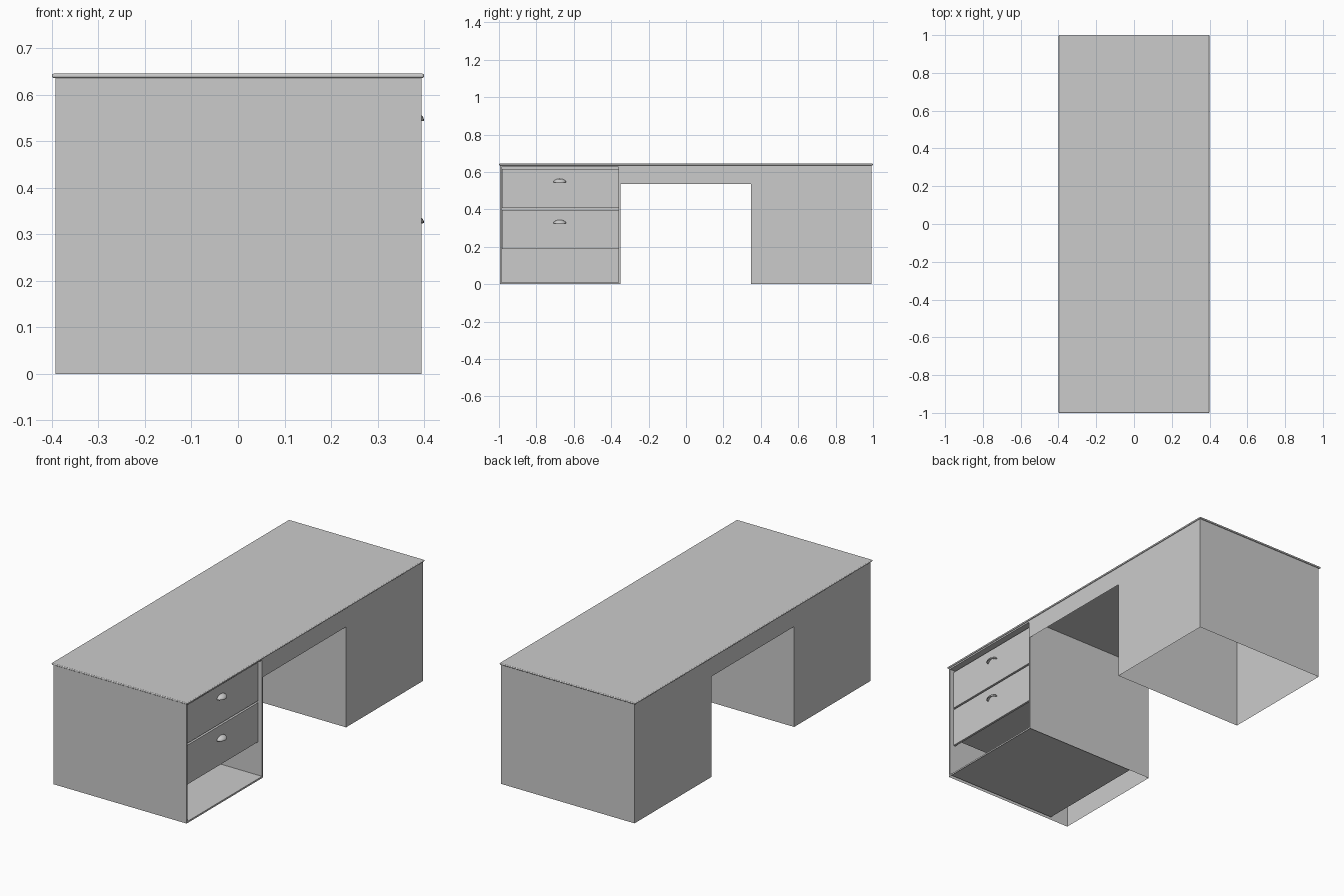
import bpy, bmesh
from mathutils import Matrix, Vector

if "Cube" in bpy.data.objects:
    bpy.data.objects.remove(bpy.data.objects["Cube"])

TOP_Z = 0.637
X0, X1 = -0.392, 0.394


def finish(bm, name):
    mesh = bpy.data.meshes.new(name)
    bm.to_mesh(mesh)
    bm.free()
    obj = bpy.data.objects.new(name, mesh)
    bpy.context.collection.objects.link(obj)
    return obj


def add_box(bm, lo, hi, skip=()):
    """Box between two corners; faces whose normal is in skip are left open."""
    lo, hi = Vector(lo), Vector(hi)
    m = Matrix.Translation((lo + hi) / 2) @ Matrix.Diagonal((*(hi - lo), 1))
    verts = bmesh.ops.create_cube(bm, size=1, matrix=m)["verts"]
    faces = list({f for v in verts for f in v.link_faces})
    for f in faces:
        f.normal_update()
    gone = [f for f in faces if any(f.normal.dot(Vector(s)) > 0.9 for s in skip)]
    bmesh.ops.delete(bm, geom=gone, context="FACES")
    return [f for f in faces if f.is_valid]


UP, DOWN, FRONT = (0, 0, 1), (0, 0, -1), (1, 0, 0)

# Desk top with softened edges
bm = bmesh.new()
add_box(bm, (-0.4, -1, 0.636), (0.4, 1, 0.645))
top = finish(bm, "desk_top")
bev = top.modifiers.new("soft_edges", "BEVEL")
bev.width, bev.segments = 0.004, 3

# Plain pedestal: thin-walled, open underneath, with the two apron sheets
bm = bmesh.new()
add_box(bm, (X0, 0.347, 0), (X1, 0.993, TOP_Z), (UP, DOWN))
for x in (X0, X1):
    bm.faces.new([bm.verts.new((x, y, z)) for y, z in
                  ((-0.351, 0.535), (0.347, 0.535), (0.347, TOP_Z), (-0.351, TOP_Z))])
finish(bm, "plain_pedestal_and_aprons")

# Drawer pedestal: front face inset to a thin rim and pushed in as a cavity
bm = bmesh.new()
faces = add_box(bm, (X0, -0.995, 0), (X1, -0.351, TOP_Z), (UP, DOWN))
front = next(f for f in faces if f.normal.x > 0.9)
bmesh.ops.inset_region(bm, faces=[front], thickness=0.009, use_even_offset=True,
                       use_boundary=True)
ext = bmesh.ops.extrude_discrete_faces(bm, faces=[front])["faces"]
bmesh.ops.translate(bm, verts=ext[0].verts, vec=(-0.67, 0, 0))
finish(bm, "drawer_pedestal")

# Drawers: front panel plus an open-topped tray, and a cup pull
for name, z0, z1, pull_z in (("upper", 0.407, 0.616, 0.544),
                             ("lower", 0.188, 0.397, 0.324)):
    bm = bmesh.new()
    add_box(bm, (0.36, -0.985, z0), (0.372, -0.361, z1))
    add_box(bm, (-0.25, -0.955, z0 + 0.015), (0.36, -0.391, z1 - 0.015), (UP, FRONT))
    finish(bm, name + "_drawer")

    bm = bmesh.new()
    bmesh.ops.create_uvsphere(bm, u_segments=24, v_segments=12, radius=1)
    hidden = [v for v in bm.verts if v.co.x < -1e-4 or v.co.z < -1e-4]
    bmesh.ops.delete(bm, geom=hidden, context="VERTS")
    bmesh.ops.scale(bm, vec=(0.028, 0.035, 0.02), verts=bm.verts)
    bmesh.ops.translate(bm, vec=(0.372, -0.675, pull_z), verts=bm.verts)
    for f in bm.faces:
        f.smooth = True
    pull = finish(bm, name + "_drawer_pull")
    sol = pull.modifiers.new("shell", "SOLIDIFY")
    sol.thickness = 0.003
    sol.offset = -1
